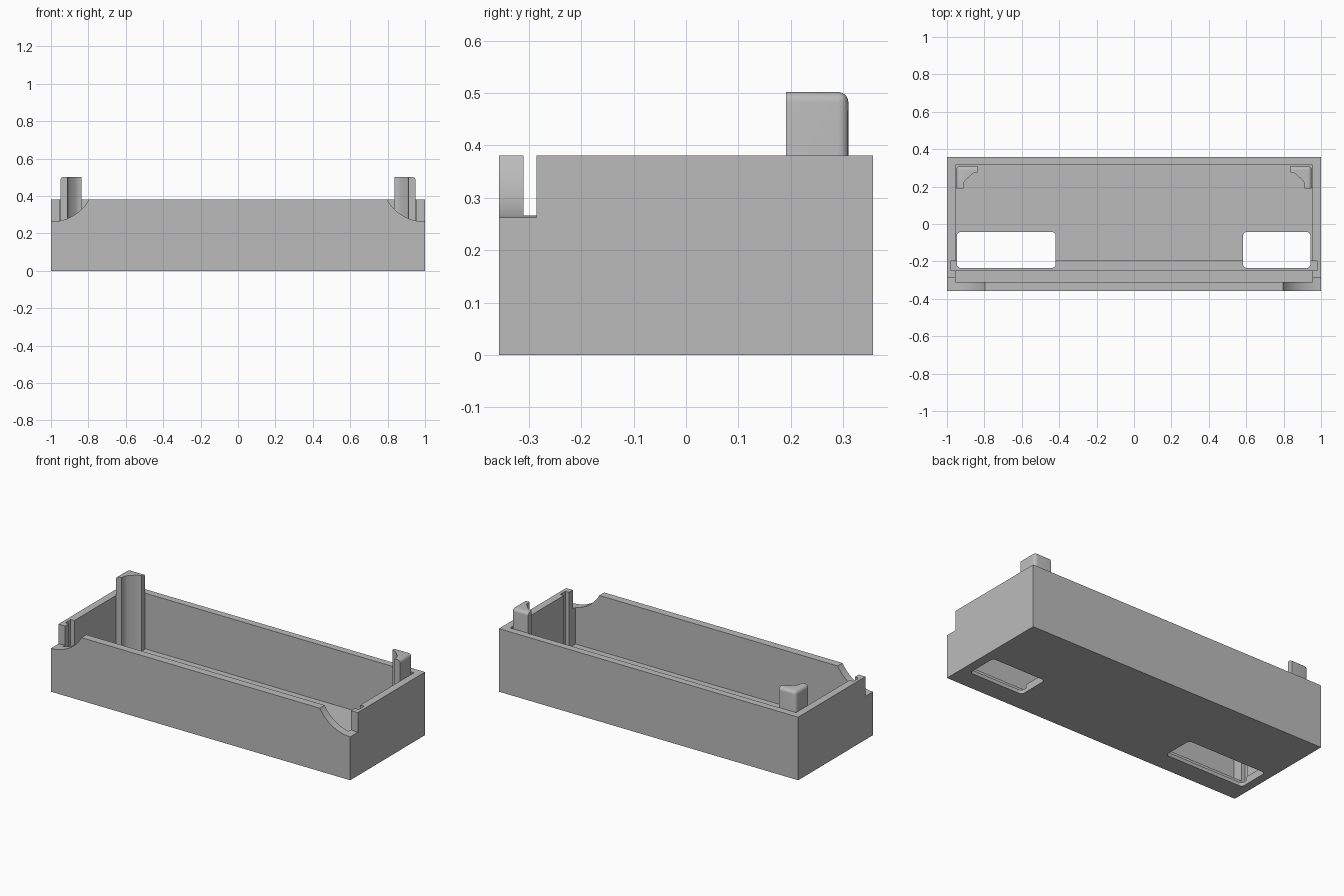
import bpy, bmesh, math
from mathutils import Matrix

cube = bpy.data.objects.get("Cube")
if cube:
    bpy.data.objects.remove(cube, do_unlink=True)

grey = bpy.data.materials.new("light_grey_plastic")
grey.use_nodes = True
colour = (0.5, 0.5, 0.5, 1)
grey.diffuse_color = colour
grey.node_tree.nodes["Principled BSDF"].inputs["Base Color"].default_value = colour


def finish(name, bm):
    bmesh.ops.recalc_face_normals(bm, faces=bm.faces)
    mesh = bpy.data.meshes.new(name)
    bm.to_mesh(mesh)
    bm.free()
    ob = bpy.data.objects.new(name, mesh)
    bpy.context.collection.objects.link(ob)
    mesh.materials.append(grey)
    return ob


def prism(outline, z0, z1):
    bm = bmesh.new()
    face = bm.faces.new([bm.verts.new((x, y, z0)) for x, y in outline])
    top = bmesh.ops.extrude_face_region(bm, geom=[face])["geom"]
    for v in top:
        if isinstance(v, bmesh.types.BMVert):
            v.co.z = z1
    return bm


def box(name, x0, x1, y0, y1, z0, z1, corner=0):
    bm = prism([(x0, y0), (x1, y0), (x1, y1), (x0, y1)], z0, z1)
    if corner:
        upright = [e for e in bm.edges if abs(e.verts[0].co.z - e.verts[1].co.z) > 0.01]
        bmesh.ops.bevel(bm, geom=upright, offset=corner, segments=6, profile=0.5, affect='EDGES')
    return finish(name, bm)


def smooth(ob):
    bpy.ops.object.select_all(action='DESELECT')
    ob.select_set(True)
    bpy.context.view_layer.objects.active = ob
    bpy.ops.object.shade_smooth_by_angle(angle=math.radians(30))


# Open tray body
tray = box("tray", -1, 1, -0.357, 0.357, 0, 0.381)

# Cutters: cavity, board groove in floor and side walls, floor windows
cutters = [
    box("cavity_cutter", -0.955, 0.955, -0.31, 0.315, 0.045, 0.6),
    box("groove_cutter", -0.98, 0.98, -0.248, -0.198, 0.022, 0.65),
    box("long_window_cutter", -0.947, -0.419, -0.235, -0.043, -0.1, 0.2, 0.02),
    box("short_window_cutter", 0.583, 0.943, -0.235, -0.043, -0.1, 0.2, 0.02),
]

# Scooped front corners
for side, label in ((-1, "right"), (1, "left")):
    bm = bmesh.new()
    place = Matrix.Translation((side, -0.3425, 0.496)) @ Matrix.Rotation(math.pi / 2, 4, 'X')
    bmesh.ops.create_cone(bm, cap_ends=True, segments=96, radius1=0.234, radius2=0.234,
                          depth=0.115, matrix=place)
    cutters.append(finish(label + "_scoop_cutter", bm))

for cutter in cutters:
    mod = tray.modifiers.new(cutter.name, 'BOOLEAN')
    mod.operation = 'DIFFERENCE'
    mod.solver = 'EXACT'
    mod.object = cutter
bpy.context.view_layer.objects.active = tray
for mod in list(tray.modifiers):
    bpy.ops.object.modifier_apply(modifier=mod.name)
for cutter in cutters:
    bpy.data.objects.remove(cutter, do_unlink=True)
smooth(tray)

# Rear corner posts: angled bracket section with rounded outer edges
section = [(0.95, 0.31), (0.838, 0.31), (0.838, 0.276), (0.855, 0.273), (0.868, 0.265),
           (0.902, 0.232), (0.91, 0.22), (0.912, 0.191), (0.95, 0.191)]
for side, label in ((-1, "right"), (1, "left")):
    bm = prism([(side * x, y) for x, y in section], 0.04, 0.502)

    def outer(e):
        a, b = (v.co for v in e.verts)
        on_back = min(a.y, b.y) > 0.309
        on_side = min(abs(a.x), abs(b.x)) > 0.949
        on_top = min(a.z, b.z) > 0.5
        return on_back + on_side + on_top >= 2

    bmesh.ops.bevel(bm, geom=[e for e in bm.edges if outer(e)], offset=0.02,
                    segments=5, profile=0.5, affect='EDGES')
    smooth(finish(label + "_corner_post", bm))
